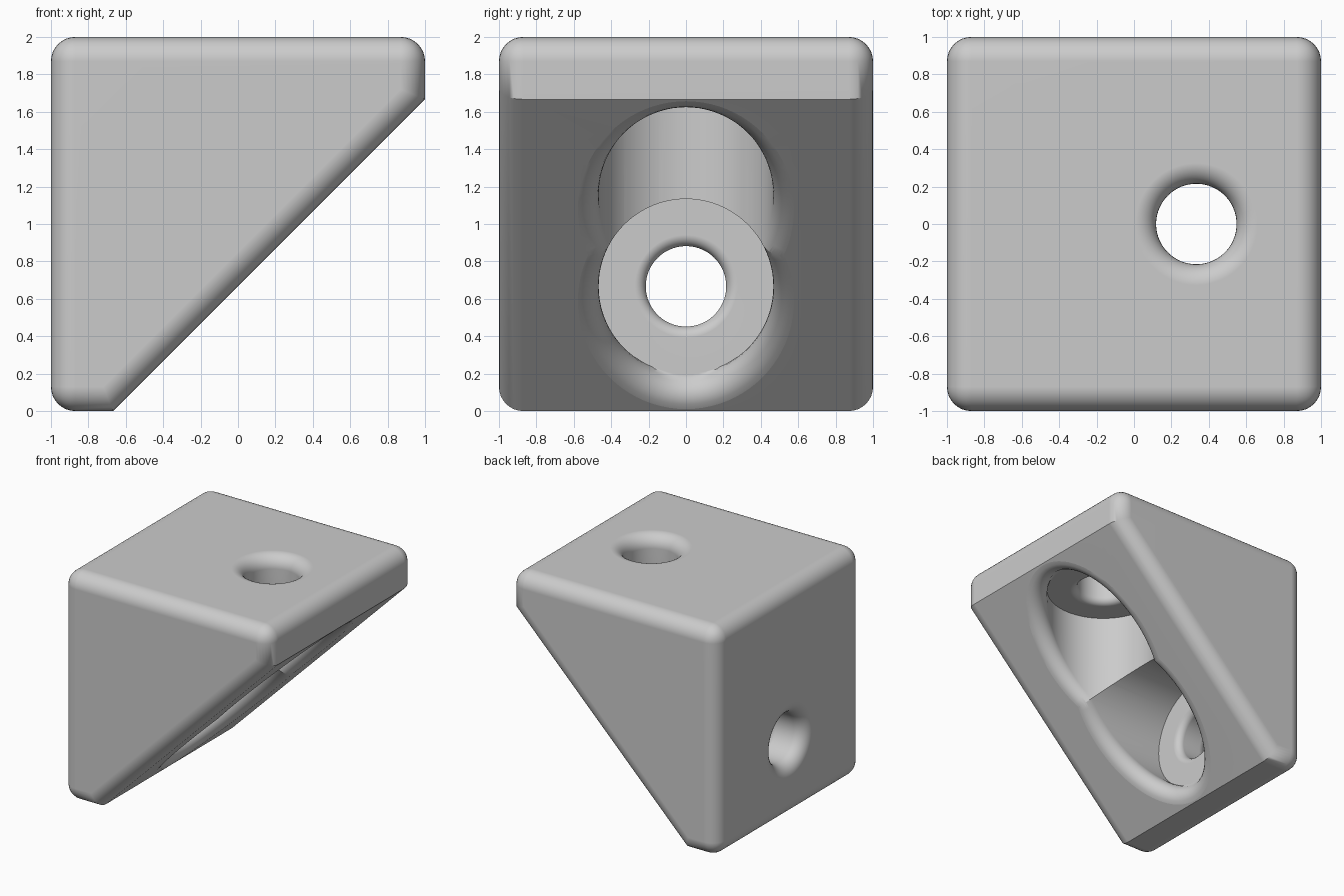
import bpy, bmesh, math
from mathutils import Vector

cube = bpy.data.objects.get("Cube")
if cube:
    bpy.data.objects.remove(cube, do_unlink=True)

EDGE = 0.13       # rounding of the block
FILLET = 0.111    # rounding of the pocket rim and outer hole rims
INNER = 0.06      # rounding where each hole meets its seat
POCKET, HOLE = 0.467, 0.215
WALL = 1 / 3      # width of the two blunt ends
SEAT = 1.66
SIDES, STEPS = 80, 8

grey = bpy.data.materials.new("light_grey")
grey.use_nodes = True
grey.diffuse_color = (0.6, 0.6, 0.6, 1)
grey.node_tree.nodes["Principled BSDF"].inputs["Base Color"].default_value = (0.6, 0.6, 0.6, 1)


def make_object(name, bm):
    bmesh.ops.recalc_face_normals(bm, faces=bm.faces)
    mesh = bpy.data.meshes.new(name)
    bm.to_mesh(mesh)
    bm.free()
    mesh.materials.append(grey)
    obj = bpy.data.objects.new(name, mesh)
    bpy.context.collection.objects.link(obj)
    return obj


def make_block():
    """Cube with one corner sliced off; every edge rounded but the two blunt slope ends."""
    bm = bmesh.new()
    profile = [(-1, 0), (-1 + WALL, 0), (1, 2 - WALL), (1, 2), (-1, 2)]
    face = bm.faces.new([bm.verts.new((x, -1, z)) for x, z in profile])
    moved = bmesh.ops.extrude_face_region(bm, geom=[face])["geom"]
    bmesh.ops.translate(bm, vec=(0, 2, 0),
                        verts=[v for v in moved if isinstance(v, bmesh.types.BMVert)])
    bmesh.ops.recalc_face_normals(bm, faces=bm.faces)
    rounded = [e for e in bm.edges if abs(e.calc_face_angle() - math.pi / 2) < 0.1]
    bmesh.ops.bevel(bm, geom=rounded, offset=EDGE, offset_type='OFFSET',
                    segments=STEPS, profile=0.5, affect='EDGES')
    return make_object("corner_bracket", bm)


def bore_column(angle):
    """One strip of the bore, from outside the slope, over the rim, to the top face."""
    radial = Vector((math.cos(angle), math.sin(angle), 0))
    centre = Vector((WALL, 0, 0))
    slope = Vector((1, 0, -1)).normalized()
    ball = centre + radial * (POCKET + FILLET)
    ball.z = ball.x + 1 - WALL + math.sqrt(2) * FILLET
    points = [ball + slope * (FILLET + 0.3)]
    for i in range(STEPS + 1):
        p = ball + slope.slerp(-radial, i / STEPS) * FILLET
        p.z = min(p.z, SEAT)
        points.append(p)
    # Seat, through hole and both of its rounded rims
    rings = [(POCKET, SEAT)]
    quarter = [math.pi / 2 * i / STEPS for i in range(STEPS + 1)]
    rings += [(HOLE + INNER * (1 - math.sin(a)), SEAT + INNER * (1 - math.cos(a))) for a in quarter]
    rings += [(HOLE + FILLET * (1 - math.cos(a)), 2 - FILLET * (1 - math.sin(a))) for a in quarter]
    rings.append((HOLE + FILLET, 2.1))
    return points + [centre + radial * r + Vector((0, 0, z)) for r, z in rings]


def make_bore(name, sideways):
    bm = bmesh.new()
    columns = []
    for i in range(SIDES):
        column = bore_column(2 * math.pi * i / SIDES)
        if sideways:
            column = [Vector((1 - p.z, p.y, 1 - p.x)) for p in column]
        columns.append([bm.verts.new(p) for p in column])
    for a, b in zip(columns, columns[1:] + columns[:1]):
        for k in range(len(a) - 1):
            bm.faces.new((a[k], b[k], b[k + 1], a[k + 1]))
    for end in (0, -1):
        bm.faces.new([c[end] for c in columns])
    bmesh.ops.remove_doubles(bm, verts=bm.verts, dist=0.0002)
    cutter = make_object(name, bm)
    cutter.hide_render = True
    return cutter


block = make_block()
bpy.ops.object.select_all(action='DESELECT')
bpy.context.view_layer.objects.active = block
block.select_set(True)

# Cut the upright and the sideways screw pockets
for name, sideways in (("upright_bore", False), ("sideways_bore", True)):
    cutter = make_bore(name, sideways)
    cut = block.modifiers.new(name, 'BOOLEAN')
    cut.operation = 'DIFFERENCE'
    cut.solver = 'EXACT'
    cut.object = cutter
    bpy.ops.object.modifier_apply(modifier=cut.name)
    bpy.data.objects.remove(cutter, do_unlink=True)

# Smooth the roundings and keep the broad faces flat
bpy.ops.object.shade_smooth_by_angle(angle=math.radians(35))
weighted = block.modifiers.new("flat_faces", 'WEIGHTED_NORMAL')
weighted.keep_sharp = True
